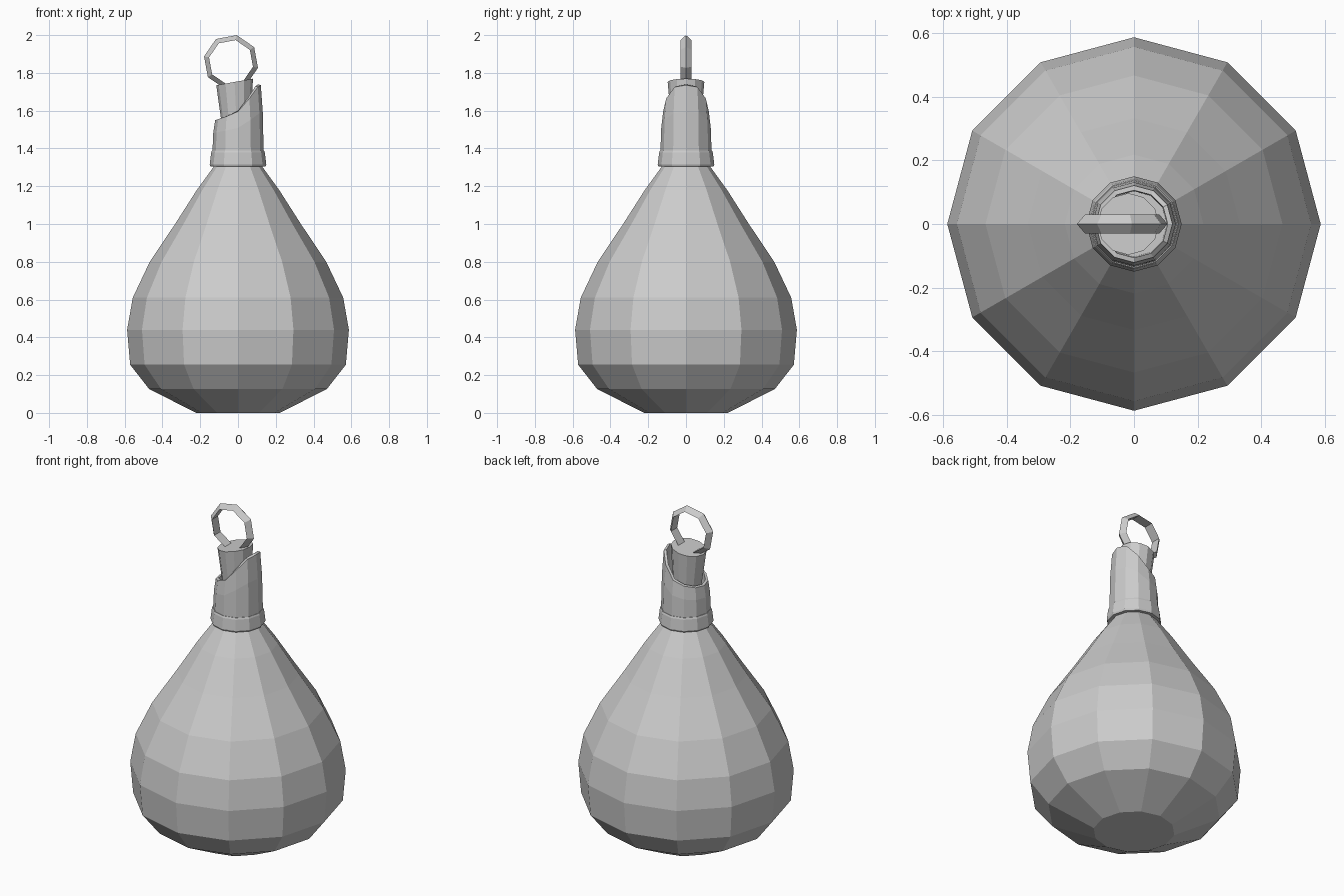
import bpy, bmesh
from math import sin, cos, pi, radians

if "Cube" in bpy.data.objects:
    bpy.data.objects.remove(bpy.data.objects["Cube"])


def loft(name, rings, cap_start=False, cap_end=False, loop=False):
    """Skin a list of equally sized point rings into one flat-shaded object."""
    bm = bmesh.new()
    vs = [[bm.verts.new(p) for p in r] for r in rings]
    n = len(vs[0])
    pairs = list(zip(vs, vs[1:])) + ([(vs[-1], vs[0])] if loop else [])
    for a, b in pairs:
        for i in range(n):
            j = (i + 1) % n
            bm.faces.new((a[i], a[j], b[j], b[i]))
    if cap_start:
        bm.faces.new(vs[0][::-1])
    if cap_end:
        bm.faces.new(vs[-1])
    bmesh.ops.recalc_face_normals(bm, faces=bm.faces)
    mesh = bpy.data.meshes.new(name)
    bm.to_mesh(mesh)
    bm.free()
    obj = bpy.data.objects.new(name, mesh)
    bpy.context.collection.objects.link(obj)
    return obj


def circle(r, z, cx=0, tilt=0, n=12):
    """Ring of points; z may be a list of heights, tilt slopes it along x."""
    pts = []
    for i in range(n):
        a = 2 * pi * i / n
        h = z[i] if isinstance(z, list) else z
        pts.append((cx + r * cos(a), r * sin(a), h + tilt * r * cos(a)))
    return pts


# Pear-shaped body
body = [(.222, 0), (.471, .127), (.571, .255), (.587, .44), (.557, .61),
        (.467, .80), (.333, 1.0), (.218, 1.18), (.12, 1.315), (.12, 1.34)]
loft("bottle_body", [circle(r, z) for r, z in body], True, True)

# Collar band
collar = [(.12, 1.305), (.146, 1.305), (.15, 1.315), (.142, 1.378),
          (.138, 1.388), (.12, 1.388)]
loft("neck_collar", [circle(r, z) for r, z in collar], loop=True)

# Hollow neck with a slanted, curved lip
half = [1.735, 1.725, 1.665, 1.595, 1.57, 1.555, 1.55]
lip = half + half[-2:0:-1]
inner = [z + .004 for z in lip]
mid = [1.38 + (z - 1.38) * .6 for z in lip]
loft("bottle_neck", [circle(.12, 1.34), circle(.136, 1.37), circle(.131, mid),
                     circle(.121, lip), circle(.106, inner), circle(.103, 1.43)],
     True, True)

# Tilted tapered stopper
loft("stopper", [circle(.073, 1.48, -.005, .13), circle(.097, 1.752, -.018, .18)],
     True, True)

# Eight-sided pull ring with a triangular section
section = [(.146, 0), (.119, .03), (.119, -.03)]
ring = []
for k in range(8):
    a = radians(-12 + 45 * k)
    ring.append([(-.037 + r * cos(a), y, 1.857 + r * sin(a)) for r, y in section])
loft("pull_ring", ring, loop=True)
